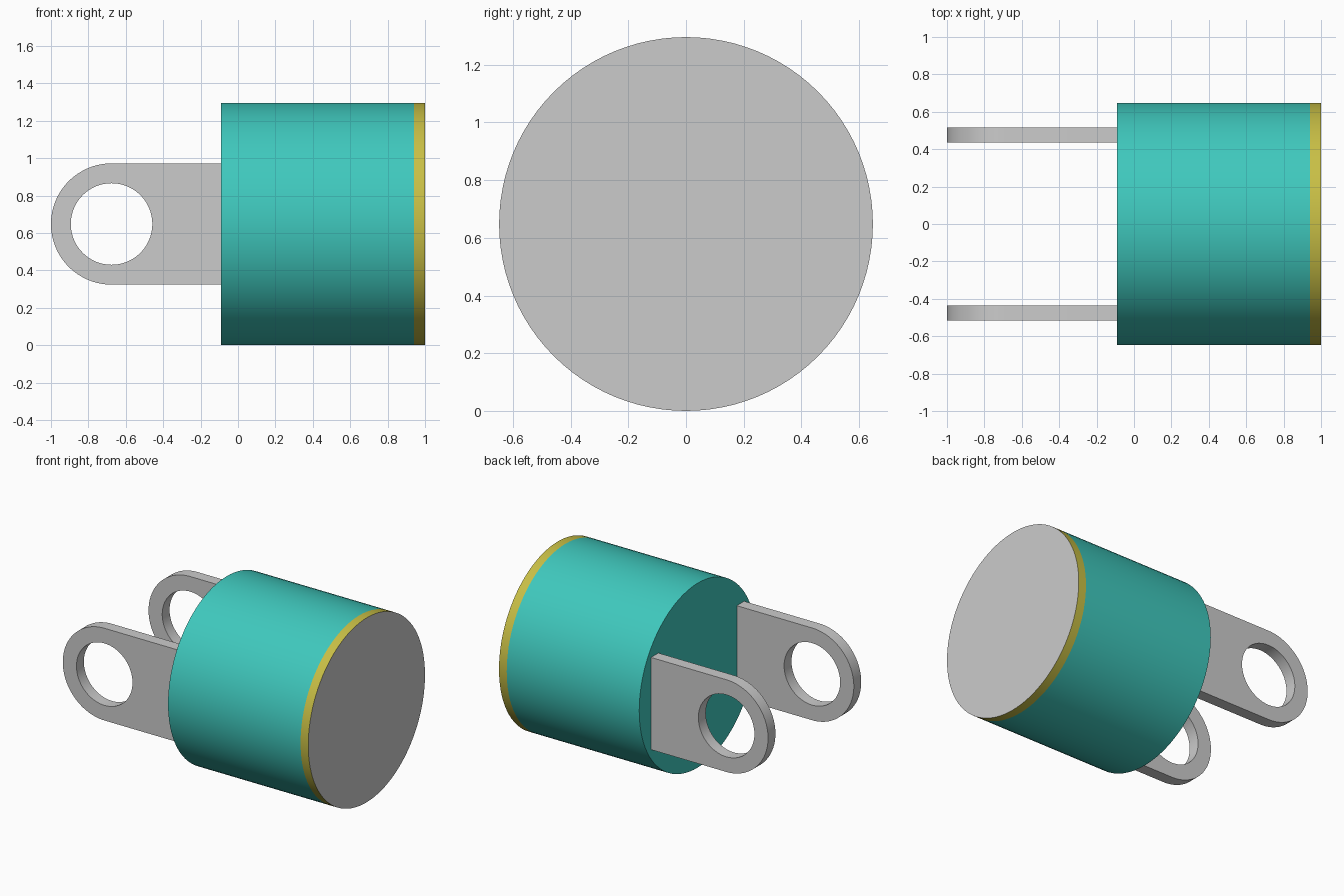
import bpy, bmesh
from math import sin, cos, pi, radians

if "Cube" in bpy.data.objects:
    bpy.data.objects.remove(bpy.data.objects["Cube"])

R = 0.648                      # drum radius, also axis height
X_BACK, X_BAND, X_END = -0.09, 0.94, 1.0
SIDES = 96


def material(name, rgb):
    m = bpy.data.materials.new(name)
    m.diffuse_color = (*rgb, 1)
    m.use_nodes = True
    m.node_tree.nodes["Principled BSDF"].inputs["Base Color"].default_value = m.diffuse_color
    return m


def finish(name, bm, mat=None):
    me = bpy.data.meshes.new(name)
    bm.to_mesh(me)
    bm.free()
    ob = bpy.data.objects.new(name, me)
    bpy.context.collection.objects.link(ob)
    if mat:
        me.materials.append(mat)
    bpy.ops.object.select_all(action='DESELECT')
    ob.select_set(True)
    bpy.context.view_layer.objects.active = ob
    bpy.ops.object.shade_smooth_by_angle(angle=radians(30))
    return ob


def ring(bm, x):
    return [bm.verts.new((x, R * cos(2 * pi * i / SIDES), R + R * sin(2 * pi * i / SIDES)))
            for i in range(SIDES)]


def drum(name, x0, x1, mat, back=False):
    bm = bmesh.new()
    a, b = ring(bm, x0), ring(bm, x1)
    for i in range(SIDES):
        j = (i + 1) % SIDES
        bm.faces.new((a[i], b[i], b[j], a[j])[::-1])
    if back:
        bm.faces.new(a[::-1])
    finish(name, bm, mat)


def lug(name, y0, y1):
    cx, outer, hole = -0.676, 0.324, 0.218
    n = 64
    arc = [(cx + outer * cos(t), R + outer * sin(t))
           for t in (pi / 2 + pi * i / n for i in range(n + 1))]
    outline = arc + [(X_BACK, R - outer), (X_BACK, R + outer)]
    bore = [(cx + hole * cos(2 * pi * i / n), R + hole * sin(2 * pi * i / n)) for i in range(n)]
    bm = bmesh.new()
    edges = []
    for loop in (outline, bore):
        vs = [bm.verts.new((x, y0, z)) for x, z in loop]
        edges += [bm.edges.new((vs[i - 1], vs[i])) for i in range(len(vs))]
    bmesh.ops.triangle_fill(bm, edges=edges, use_beauty=True, normal=(0, -1, 0))
    ext = bmesh.ops.extrude_face_region(bm, geom=bm.faces[:], use_keep_orig=True)
    moved = [g for g in ext['geom'] if isinstance(g, bmesh.types.BMVert)]
    bmesh.ops.translate(bm, verts=moved, vec=(0, y1 - y0, 0))
    bmesh.ops.recalc_face_normals(bm, faces=bm.faces[:])
    finish(name, bm)


# Drum body and coloured band
drum("drum_body", X_BACK, X_BAND, material("teal", (0.05, 0.58, 0.51)), back=True)
drum("end_band", X_BAND, X_END, material("yellow", (0.58, 0.52, 0.06)))

# Flat grey end face
bm = bmesh.new()
bm.faces.new(ring(bm, X_END))
finish("end_face", bm)

# Pair of mounting lugs
lug("front_lug", -0.517, -0.435)
lug("back_lug", 0.435, 0.517)
